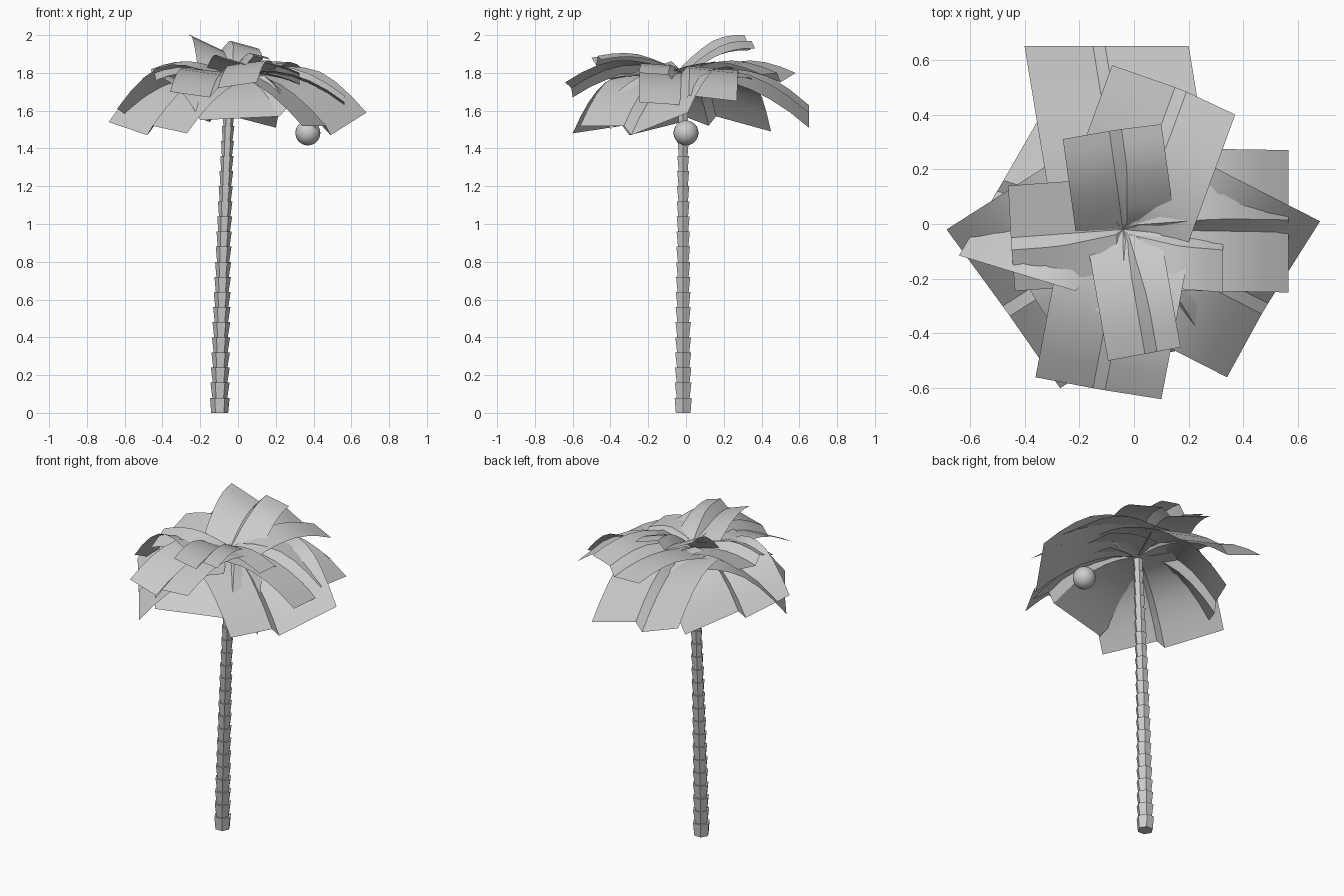
import bpy, bmesh, math
from mathutils import Vector

cube = bpy.data.objects.get("Cube")
if cube:
    bpy.data.objects.remove(cube, do_unlink=True)

grey = bpy.data.materials.new("plain_grey")
grey.use_nodes = True
grey.diffuse_color = (0.6, 0.6, 0.6, 1)
grey.node_tree.nodes["Principled BSDF"].inputs["Base Color"].default_value = (0.6, 0.6, 0.6, 1)


def finish(bm, name, smooth=None):
    mesh = bpy.data.meshes.new(name)
    bm.to_mesh(mesh)
    bm.free()
    mesh.materials.append(grey)
    obj = bpy.data.objects.new(name, mesh)
    bpy.context.collection.objects.link(obj)
    if smooth:
        bpy.ops.object.select_all(action='DESELECT')
        obj.select_set(True)
        bpy.context.view_layer.objects.active = obj
        bpy.ops.object.shade_smooth_by_angle(angle=math.radians(smooth))
    return obj


# Trunk: stacked six-sided flared segments along a slight lean
def trunk(segments=22, height=1.76):
    bm = bmesh.new()
    rings = []
    for i in range(segments):
        for end, flare in ((0, 0.76), (1, 1.0)):
            t = (i + end) / segments
            r = (0.053 - 0.023 * t) * flare
            if i == 0 and end == 0:
                r = 0.045
            x = -0.097 + 0.055 * t ** 1.4
            rings.append([bm.verts.new((x + r * math.cos(k * math.tau / 6),
                                        -0.015 + r * math.sin(k * math.tau / 6),
                                        height * t)) for k in range(6)])
    for a, b in zip(rings, rings[1:]):
        for k in range(6):
            n = (k + 1) % 6
            bm.faces.new((a[k], a[n], b[n], b[k]))
    bm.faces.new(rings[0][::-1])
    bm.faces.new(rings[-1])
    finish(bm, "trunk")


trunk()

# Coconut
bm = bmesh.new()
bmesh.ops.create_uvsphere(bm, u_segments=24, v_segments=16, radius=0.066)
bmesh.ops.translate(bm, verts=bm.verts, vec=(0.37, 0, 1.482))
finish(bm, "coconut", 40)

CROWN = Vector((-0.04, -0.02, 1.78))


# Frond: two wide wings either side of a stepped rib, arching out from the crown
def frond(name, corner_a, rib, corner_b, arch, rows=6):
    corner_a, rib, corner_b = Vector(corner_a), Vector(rib), Vector(corner_b)
    across = corner_b - corner_a
    across.z = 0
    ridge = rib + across.normalized() * 0.045 + Vector((0, 0, 0.05))
    bm = bmesh.new()
    root = bm.verts.new(CROWN)
    last = None
    for i in range(rows + 1):
        t = 0.07 + 0.93 * i / rows
        centre = CROWN.lerp(rib, t) + Vector((0, 0, 4 * arch * t * (1 - t)))
        rise = min(1, 0.3 + 1.2 * t)
        row = []
        for tip in (corner_a, rib, ridge, corner_b):
            off = tip - rib
            grow = rise if tip is ridge else 1
            row.append(bm.verts.new(centre + Vector((off.x * grow, off.y * grow, off.z * rise))))
        for k in range(3):
            if last:
                bm.faces.new((last[k], last[k + 1], row[k + 1], row[k]))
            else:
                bm.faces.new((root, row[k + 1], row[k]))
        last = row
    for face in bm.faces:
        face.normal_update()
        if face.normal.z < 0:
            face.normal_flip()
    finish(bm, name, 25)


# Large drooping fronds
frond("frond_back_low", (-0.40, 0.65, 1.63), (-0.15, 0.65, 1.54), (0.20, 0.65, 1.51), 0.09)
frond("frond_back_left_low", (-0.64, -0.115, 1.61), (-0.50, 0.12, 1.52), (-0.31, 0.45, 1.49), 0.10)
frond("frond_front_left_low", (-0.685, -0.02, 1.54), (-0.48, -0.30, 1.47), (-0.27, -0.60, 1.48), 0.085)
frond("frond_front_right_low", (0.68, 0.01, 1.59), (0.49, -0.29, 1.47), (0.34, -0.56, 1.52), 0.08)
frond("frond_front_drooping", (-0.20, -0.54, 1.55), (0.22, -0.45, 1.57), (0.42, -0.40, 1.50), 0.07)

# Middle tier
frond("frond_right_middle", (0.565, -0.25, 1.645), (0.565, -0.03, 1.63), (0.565, 0.27, 1.65), 0.08)
frond("frond_back_middle", (-0.08, 0.58, 1.80), (0.15, 0.50, 1.75), (0.37, 0.40, 1.79), 0.055)
frond("frond_front_middle", (-0.36, -0.56, 1.70), (-0.15, -0.60, 1.67), (0.10, -0.64, 1.75), 0.07)

# Short upper tier
frond("frond_left_upper", (-0.46, 0.14, 1.82), (-0.45, -0.05, 1.77), (-0.435, -0.245, 1.76), 0.04)
frond("frond_right_upper", (0.325, 0.16, 1.72), (0.325, -0.05, 1.74), (0.325, -0.25, 1.80), 0.035)
frond("frond_front_upper", (-0.095, -0.50, 1.88), (0.04, -0.475, 1.84), (0.17, -0.45, 1.87), 0.04)
frond("frond_back_upright", (-0.26, 0.31, 2.00), (-0.09, 0.34, 1.92), (0.10, 0.365, 1.93), 0.04)
